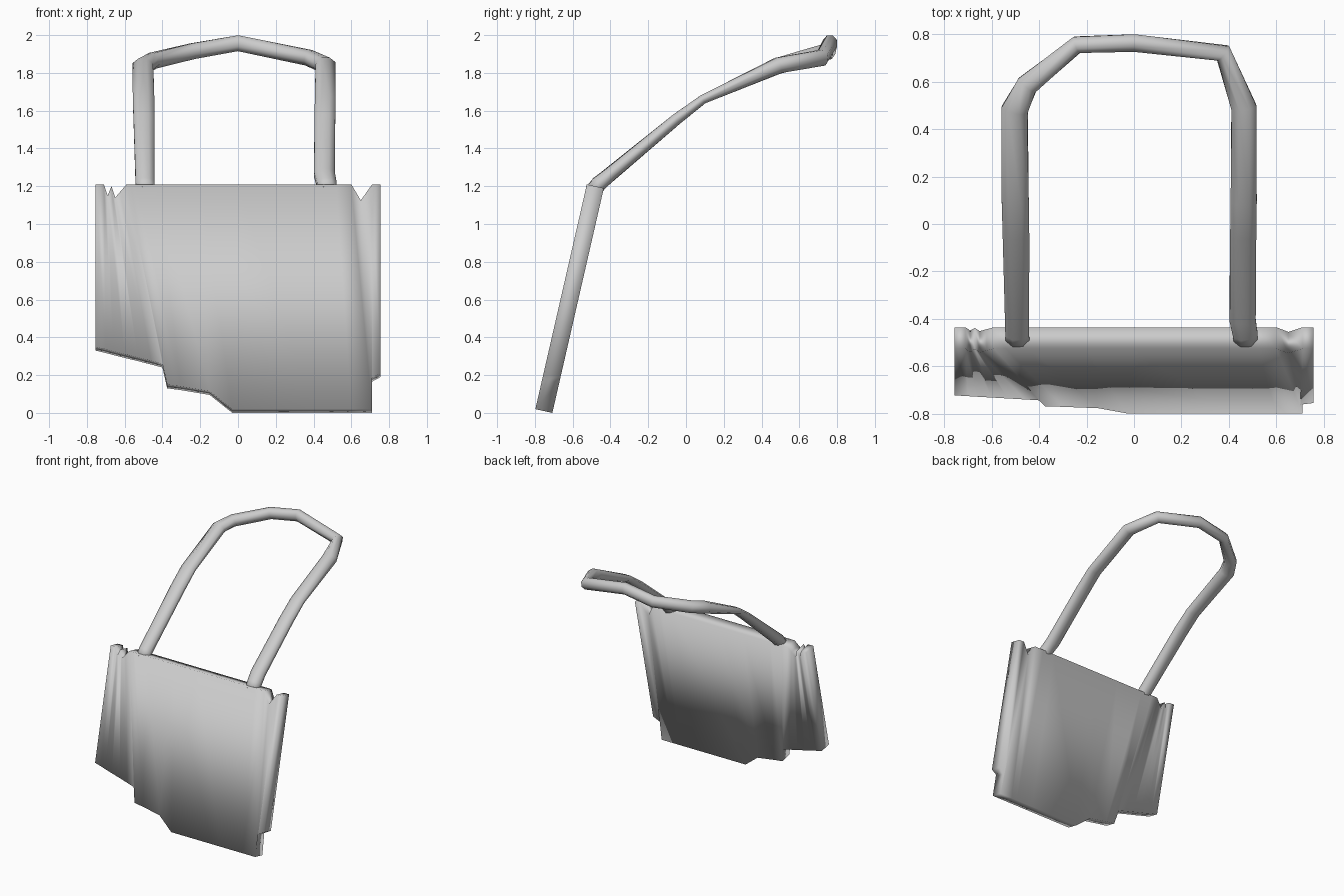
import bpy, bmesh, math
from mathutils import Vector

cube = bpy.data.objects.get("Cube")
if cube:
    bpy.data.objects.remove(cube, do_unlink=True)

# Single plain grey
grey = bpy.data.materials.new("plain grey")
grey.use_nodes = True
GREY = (0.6, 0.6, 0.6, 1)
grey.diffuse_color = GREY
grey.node_tree.nodes["Principled BSDF"].inputs["Base Color"].default_value = GREY


def finish(bm, name):
    bmesh.ops.recalc_face_normals(bm, faces=bm.faces)
    for f in bm.faces:
        f.smooth = True
    me = bpy.data.meshes.new(name)
    bm.to_mesh(me)
    bm.free()
    me.materials.append(grey)
    ob = bpy.data.objects.new(name, me)
    bpy.context.collection.objects.link(ob)
    return ob


# Torn plate: each column is (top x, top z, bottom x, bottom z) on the front face
COLUMNS = [
    (-.755, 1.21, -.755, .35), (-.71, 1.21, -.70, .337), (-.69, 1.15, -.66, .326),
    (-.67, 1.20, -.60, .311), (-.65, 1.14, -.53, .294), (-.62, 1.175, -.46, .276),
    (-.59, 1.21, -.40, .26), (-.54, 1.21, -.375, .15), (-.44, 1.21, -.30, .14),
    (-.20, 1.21, -.15, .115), (0, 1.21, -.03, .02), (.42, 1.21, .40, .02),
    (.52, 1.21, .55, .02), (.60, 1.21, .60, .02), (.65, 1.125, .71, .02),
    (.71, 1.21, .70, .18), (.755, 1.21, .755, .21)]
THICKNESS = Vector((0, 0.09, -0.02))


def on_front(x, z):
    return Vector((x, -0.525 - (1.21 - z) * 0.229, z))


bm = bmesh.new()
loops = []
for xt, zt, xb, zb in COLUMNS:
    t, b = on_front(xt, zt), on_front(xb, zb)
    loops.append([bm.verts.new(p) for p in (t, b, b + THICKNESS, t + THICKNESS)])
for a, b in zip(loops, loops[1:]):
    for k in range(4):
        bm.faces.new((a[k], a[(k + 1) % 4], b[(k + 1) % 4], b[k]))
bm.faces.new(loops[0])
bm.faces.new(loops[-1])
finish(bm, "torn_plate")

# Handle: a bent tube, each station is (x, y, z, half width, half thickness)
PATH = [
    (-.49, -.495, 1.17, .05, .042), (-.492, -.46, 1.215, .05, .04),
    (-.497, -.05, 1.555, .056, .03), (-.50, .09, 1.66, .057, .024),
    (-.503, .48, 1.835, .056, .042), (-.45, .585, 1.865, .046, .042),
    (-.24, .755, 1.915, .036, .042), (0, .762, 1.957, .037, .042),
    (.375, .72, 1.88, .038, .042), (.463, .49, 1.84, .053, .042),
    (.462, .09, 1.66, .055, .024), (.46, -.05, 1.555, .055, .03),
    (.457, -.40, 1.265, .055, .036), (.468, -.46, 1.215, .052, .04),
    (.47, -.495, 1.17, .05, .042)]
SIDES = 8

bm = bmesh.new()
pts = [Vector(p[:3]) for p in PATH]
rings = []
for i, (x, y, z, w, t) in enumerate(PATH):
    before = (pts[i] - pts[max(i - 1, 0)]).normalized()
    after = (pts[min(i + 1, len(pts) - 1)] - pts[i]).normalized()
    tangent = (before + after).normalized()
    side = tangent.cross(Vector((0, 0, 1))).normalized()
    up = side.cross(tangent).normalized()
    grow = 1 / math.cos(math.pi / SIDES)
    ring = []
    for k in range(SIDES):
        a = 2 * math.pi * (k + 0.5) / SIDES
        ring.append(bm.verts.new(pts[i] + side * w * grow * math.cos(a)
                                 + up * t * grow * math.sin(a)))
    rings.append(ring)
for a, b in zip(rings, rings[1:]):
    for k in range(SIDES):
        n = (k + 1) % SIDES
        bm.faces.new((a[k], a[n], b[n], b[k]))
bm.faces.new(rings[0])
bm.faces.new(rings[-1])
finish(bm, "handle")
